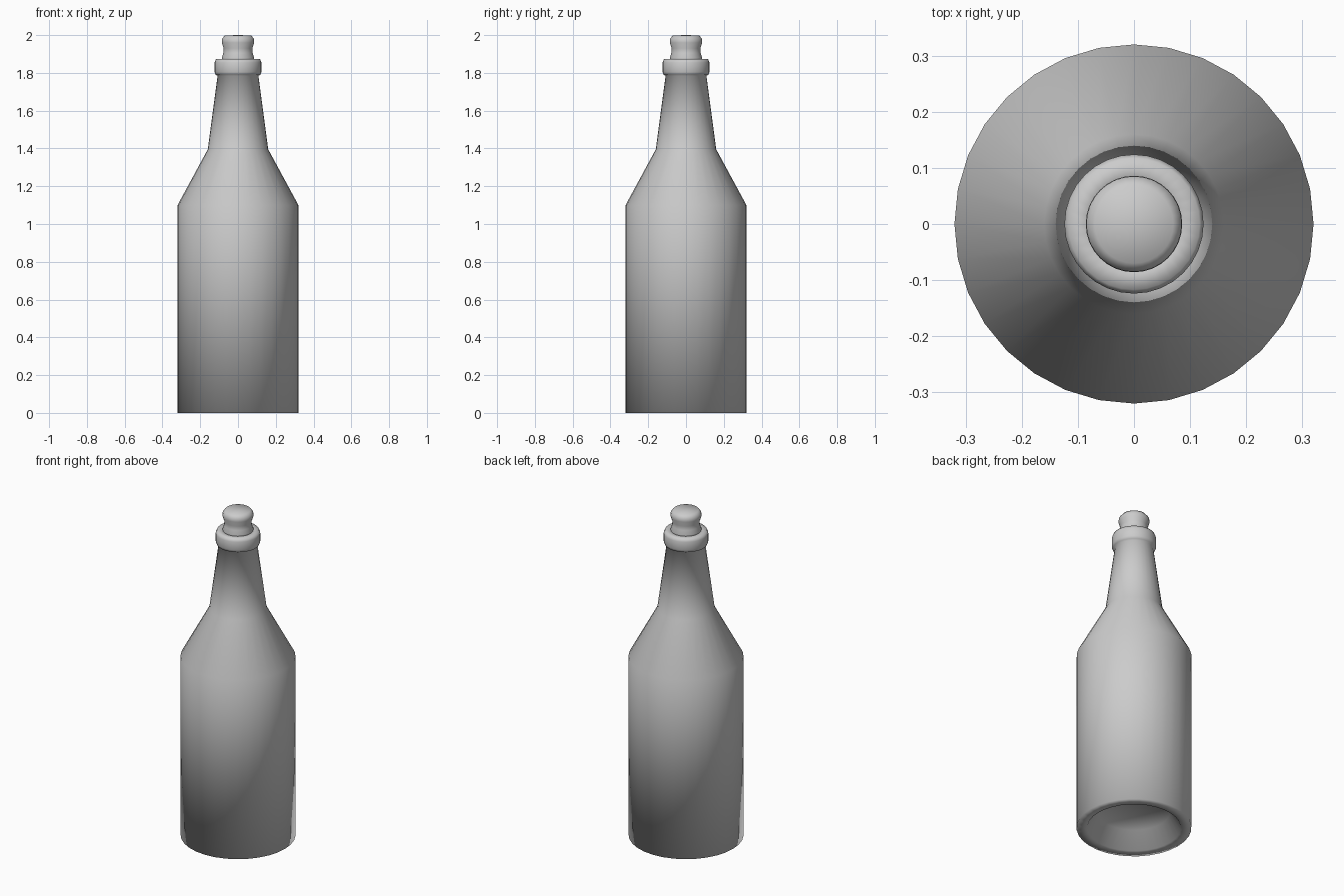
import bpy, bmesh, math

if "Cube" in bpy.data.objects:
    bpy.data.objects.remove(bpy.data.objects["Cube"])

SIDES = 32


def lathe(name, profile):
    """Revolve (radius, height) points around z; radius 0 closes to a pole."""
    bm = bmesh.new()
    rings = []
    for r, z in profile:
        if r == 0:
            rings.append([bm.verts.new((0, 0, z))] * SIDES)
        else:
            rings.append([bm.verts.new((r * math.cos(2 * math.pi * i / SIDES),
                                        r * math.sin(2 * math.pi * i / SIDES), z))
                          for i in range(SIDES)])
    for a, b in zip(rings, rings[1:]):
        for i in range(SIDES):
            j = (i + 1) % SIDES
            quad = list(dict.fromkeys((a[i], a[j], b[j], b[i])))
            bm.faces.new(quad)
    bmesh.ops.recalc_face_normals(bm, faces=bm.faces)
    for f in bm.faces:
        f.smooth = True
    mesh = bpy.data.meshes.new(name)
    bm.to_mesh(mesh)
    bm.free()
    obj = bpy.data.objects.new(name, mesh)
    bpy.context.collection.objects.link(obj)
    return obj


# Bottle: hollowed base, straight body, sloped shoulder, tapered neck, lip
lathe("bottle", [
    (0, 0.10), (0.20, 0.10), (0.26, 0.0), (0.32, 0.0),
    (0.32, 1.10), (0.16, 1.395), (0.108, 1.785),
    (0.118, 1.79), (0.124, 1.805), (0.124, 1.855), (0.117, 1.873),
    (0.08, 1.873), (0.07, 1.86), (0, 1.86),
])

# Stopper: waisted plug with a rounded top
lathe("stopper", [
    (0, 1.862), (0.084, 1.862), (0.086, 1.88), (0.077, 1.905),
    (0.076, 1.93), (0.086, 1.96), (0.085, 1.98), (0.070, 1.998), (0, 2.0),
])
